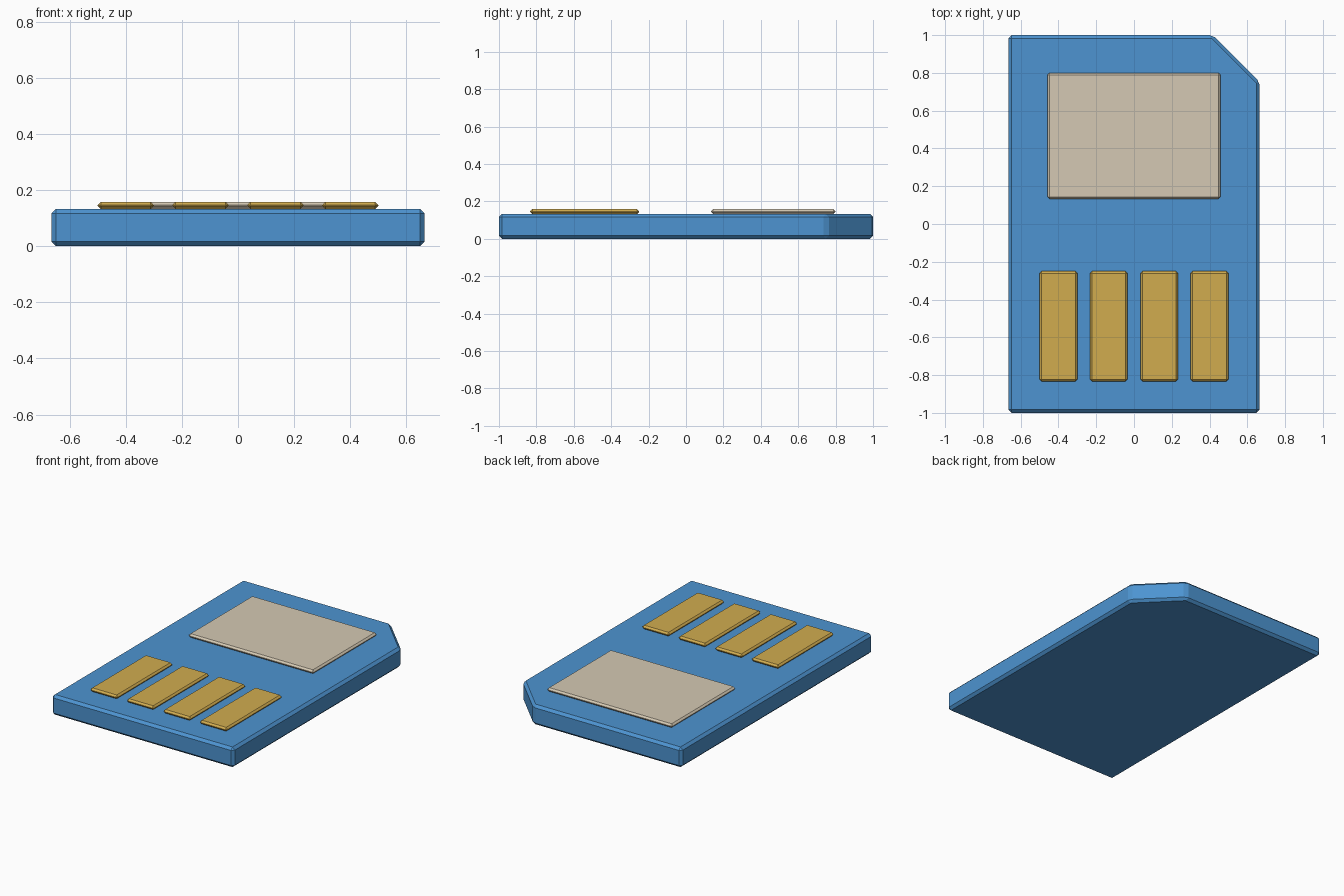
import bpy, bmesh

if "Cube" in bpy.data.objects:
    bpy.data.objects.remove(bpy.data.objects["Cube"])


def material(name, rgb):
    # sRGB 0-255 to linear
    lin = [((c / 255 + 0.055) / 1.055) ** 2.4 for c in rgb]
    m = bpy.data.materials.new(name)
    m.diffuse_color = (*lin, 1)
    m.use_nodes = True
    m.node_tree.nodes["Principled BSDF"].inputs["Base Color"].default_value = m.diffuse_color
    return m


def plate(name, outline, z0, z1, bevel, mat):
    # Extrude a flat outline and chamfer every edge
    bm = bmesh.new()
    face = bm.faces.new([bm.verts.new((x, y, z0)) for x, y in outline])
    ext = bmesh.ops.extrude_face_region(bm, geom=[face], use_keep_orig=True)
    verts = [v for v in ext["geom"] if isinstance(v, bmesh.types.BMVert)]
    bmesh.ops.translate(bm, verts=verts, vec=(0, 0, z1 - z0))
    bmesh.ops.recalc_face_normals(bm, faces=bm.faces[:])
    bmesh.ops.bevel(bm, geom=bm.edges[:], offset=bevel, segments=1,
                    profile=0.5, affect='EDGES')
    bmesh.ops.recalc_face_normals(bm, faces=bm.faces[:])
    me = bpy.data.meshes.new(name)
    bm.to_mesh(me)
    bm.free()
    me.materials.append(mat)
    ob = bpy.data.objects.new(name, me)
    bpy.context.collection.objects.link(ob)
    return ob


def rect(x0, x1, y0, y1):
    return [(x0, y0), (x1, y0), (x1, y1), (x0, y1)]


blue = material("blue plastic", (77, 148, 209))
beige = material("beige label", (213, 201, 179))
gold = material("gold contact", (209, 172, 79))

T = 0.133          # card thickness
TOP = T + 0.025    # top of the raised plates
W = 0.665          # half width

# Card body with one clipped corner
plate("card_body", [(-W, -1), (W, -1), (W, 0.752), (0.417, 1), (-W, 1)],
      0, T, 0.0167, blue)

# Label panel
plate("label", rect(-0.458, 0.458, 0.133, 0.80), T, TOP, 0.011, beige)

# Row of contacts
for i in range(4):
    cx = -0.4 + i * 0.8 / 3
    plate(f"contact_{i + 1}", rect(cx - 0.1, cx + 0.1, -0.833, -0.25),
          T, TOP, 0.011, gold)
